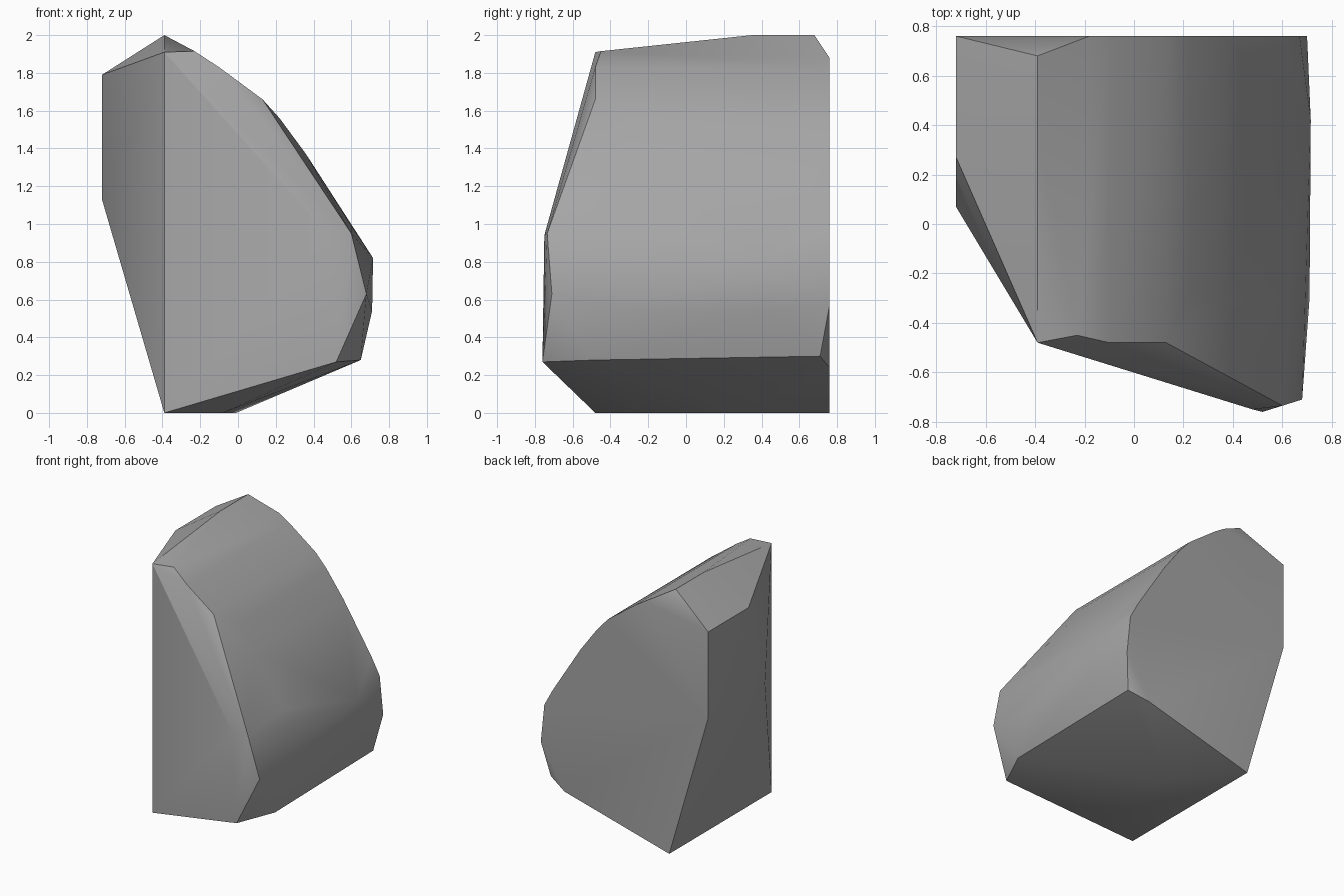
import bpy
import bmesh
import math

cube = bpy.data.objects.get("Cube")
if cube:
    bpy.data.objects.remove(cube, do_unlink=True)


def make_material(name, colour):
    material = bpy.data.materials.new(name)
    material.use_nodes = True
    material.diffuse_color = colour
    shader = material.node_tree.nodes["Principled BSDF"]
    shader.inputs["Base Color"].default_value = colour
    shader.inputs["Roughness"].default_value = 0.9
    return material


def extrude_points(profile, front, back):
    """Place each (x, z) profile point at both ends of a run along y."""
    return [(x, y, z) for x, z in profile for y in (front, back)]


def hull_object(name, points, material):
    """Wrap the chiselled corner points in one closed convex solid."""
    bm = bmesh.new()
    for point in points:
        bm.verts.new(point)
    result = bmesh.ops.convex_hull(bm, input=bm.verts[:])
    leftover = set(result["geom_interior"]) | set(result["geom_unused"])
    loose = [v for v in leftover if isinstance(v, bmesh.types.BMVert)]
    bmesh.ops.delete(bm, geom=loose, context="VERTS")
    # Merge the nearly flat triangles into clean facets
    bmesh.ops.dissolve_limit(bm, angle_limit=math.radians(1),
                             verts=bm.verts[:], edges=bm.edges[:])
    bmesh.ops.recalc_face_normals(bm, faces=bm.faces[:])
    mesh = bpy.data.meshes.new(name)
    bm.to_mesh(mesh)
    bm.free()
    mesh.materials.append(material)
    rock = bpy.data.objects.new(name, mesh)
    bpy.context.collection.objects.link(rock)
    bpy.ops.object.select_all(action="DESELECT")
    rock.select_set(True)
    bpy.context.view_layer.objects.active = rock
    bpy.ops.object.shade_smooth_by_angle(angle=math.radians(30))
    return rock


BACK = 0.76
FRONT = -0.48
RIDGE = -0.39
SIDE = -0.72

# Rounded shoulder, running from front to back
points = extrude_points([(-0.1, 1.83), (0.13, 1.66)], FRONT, BACK)
points += extrude_points([(0.22, 1.56), (0.36, 1.37), (0.48, 1.18),
                          (0.6, 0.99)], -0.3, BACK)

# Ridge and upper corners
points += [(RIDGE, 0.68, 2), (RIDGE, 0.35, 2), (RIDGE, FRONT, 1.91),
           (-0.23, -0.45, 1.915), (-0.18, BACK, 1.88)]

# Flat side facet
points += [(SIDE, BACK, 1.79), (SIDE, 0.27, 1.79),
           (SIDE, BACK, 1.13), (SIDE, 0.07, 1.13)]

# Chipped front edge
points += [(0.48, -0.75, 0.94), (0.6, -0.735, 0.95),
           (0.68, -0.71, 0.63), (0.52, -BACK, 0.27)]

# Belly of the rounded side
points += [(0.715, 0.42, 0.82), (0.7, BACK, 0.57), (0.67, BACK, 0.86),
           (0.71, -0.3, 0.54), (0.71, 0.4, 0.54)]

# Lower rim and sloping underside
points += [(0.65, FRONT, 0.28), (0.65, 0.71, 0.3), (0.5, BACK, 0.24),
           (RIDGE, FRONT, 0), (RIDGE, BACK, 0),
           (-0.08, -0.3, 0), (-0.01, 0.3, 0)]

grey = make_material("stone_grey", (0.38, 0.38, 0.38, 1))
hull_object("rock", points, grey)
